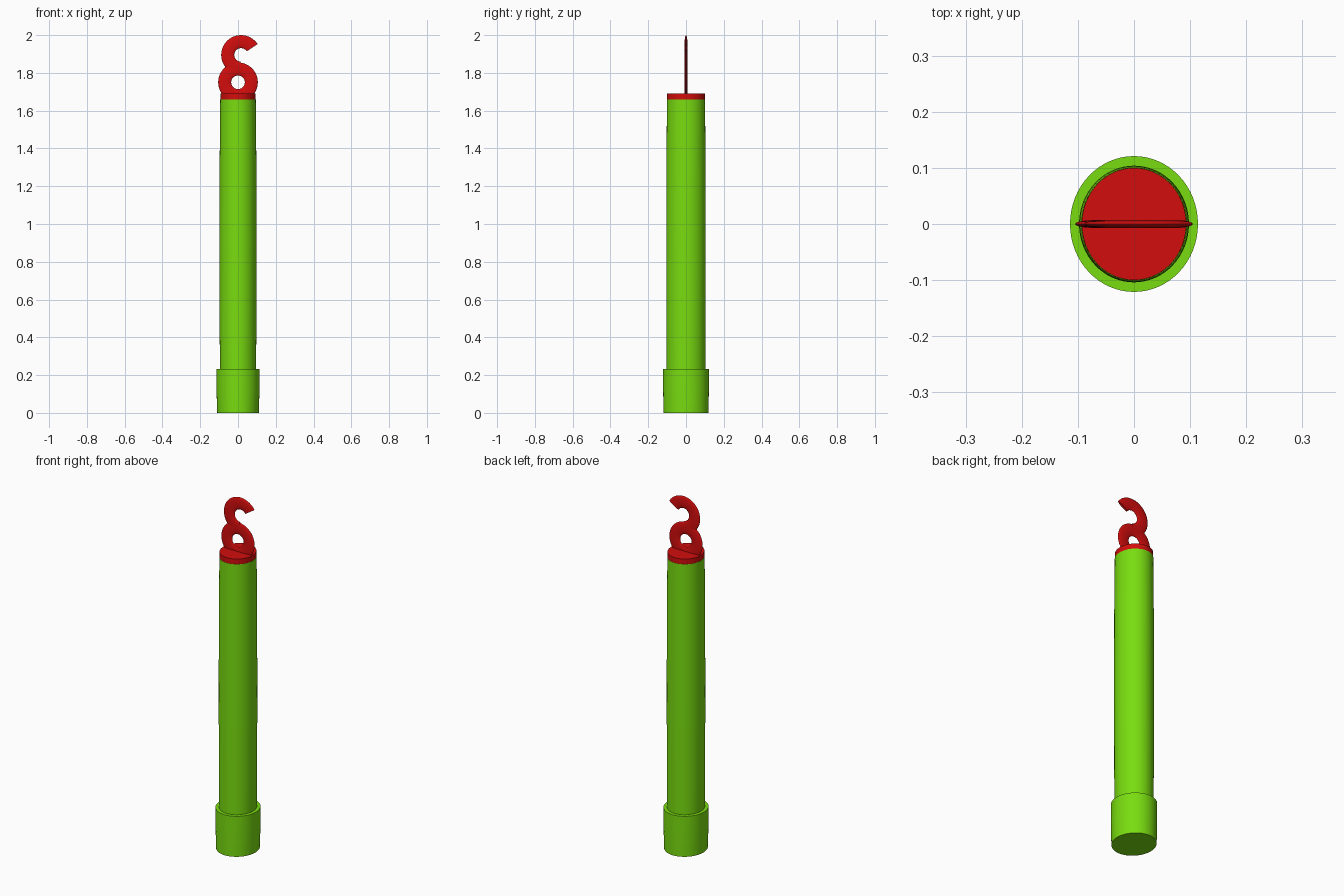
import bpy, bmesh
from math import cos, sin, pi, radians

if "Cube" in bpy.data.objects:
    bpy.data.objects.remove(bpy.data.objects["Cube"])

def material(name, color):
    m = bpy.data.materials.new(name)
    m.diffuse_color = (*color, 1)
    m.use_nodes = True
    m.node_tree.nodes["Principled BSDF"].inputs["Base Color"].default_value = m.diffuse_color
    return m

green = material("green", (0.19, 0.72, 0.005))
red = material("red", (0.65, 0.004, 0.004))

def finish(name, bm, mat):
    bmesh.ops.recalc_face_normals(bm, faces=bm.faces[:])
    me = bpy.data.meshes.new(name)
    bm.to_mesh(me)
    bm.free()
    ob = bpy.data.objects.new(name, me)
    bpy.context.collection.objects.link(ob)
    me.materials.append(mat)
    bpy.ops.object.select_all(action='DESELECT')
    bpy.context.view_layer.objects.active = ob
    ob.select_set(True)
    bpy.ops.object.shade_smooth_by_angle(angle=radians(35))
    return ob

def loft(name, rings, mat, closed=False):
    """Skin a list of equal-length point rings; cap the ends unless closed."""
    bm = bmesh.new()
    loops = [[bm.verts.new(p) for p in ring] for ring in rings]
    n = len(loops[0])
    pairs = list(zip(loops, loops[1:])) + ([(loops[-1], loops[0])] if closed else [])
    for a, b in pairs:
        for i in range(n):
            j = (i + 1) % n
            bm.faces.new((a[i], a[j], b[j], b[i]))
    if not closed:
        bm.faces.new(loops[0])
        bm.faces.new(loops[-1])
    return finish(name, bm, mat)

def oval_column(name, profile, mat, n=64):
    """Oval lathe from (half width x, half depth y, z) rows."""
    return loft(name, [[(rx * cos(2 * pi * i / n), ry * sin(2 * pi * i / n), z)
                        for i in range(n)] for rx, ry, z in profile], mat)

def flat_arc(name, cx, cz, start, end, steps, mat, closed=False):
    """Sweep a thin elliptical section round an arc in the xz plane."""
    mid, wide, thin, n = 0.0705, 0.0345, 0.007, 20
    rings = []
    for s in range(steps if closed else steps + 1):
        a = radians(start + (end - start) * s / steps)
        rings.append([(cx + (mid + wide * cos(t)) * cos(a), thin * sin(t),
                       cz + (mid + wide * cos(t)) * sin(a))
                      for t in (2 * pi * k / n for k in range(n))])
    return loft(name, rings, mat, closed)

# Wide base cap and slightly bulged tube
oval_column("base_cap", [(0.110, 0.119, 0), (0.114, 0.121, 0.12), (0.114, 0.121, 0.232)], green)
oval_column("tube", [(0.095, 0.102, 0.20), (0.097, 0.103, 0.40), (0.098, 0.104, 0.90),
                     (0.097, 0.103, 1.35), (0.094, 0.101, 1.66)], green)

# Red top plug
oval_column("top_plug", [(0.093, 0.100, 1.655), (0.093, 0.100, 1.69)], red)

# Hanging loop and open hook
flat_arc("loop", 0, 1.75, 0, 360, 48, red, closed=True)
flat_arc("hook", 0.016, 1.895, 33, 264, 36, red)
